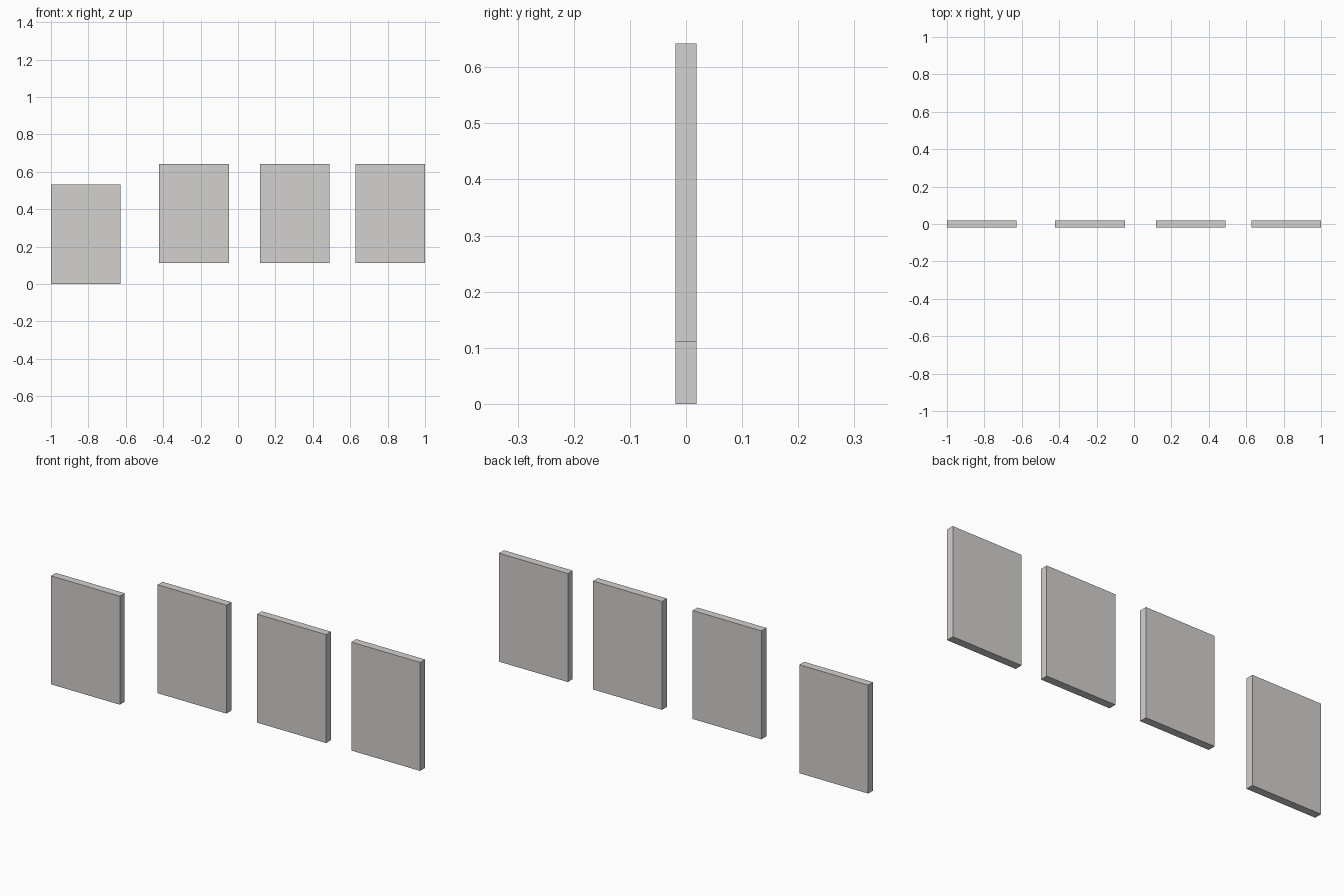
import bpy

if "Cube" in bpy.data.objects:
    bpy.data.objects.remove(bpy.data.objects["Cube"])

# One light grey for all panels
grey = bpy.data.materials.new("light_grey")
grey.diffuse_color = (0.645, 0.635, 0.625, 1)
grey.use_nodes = True
grey.node_tree.nodes["Principled BSDF"].inputs["Base Color"].default_value = grey.diffuse_color

WIDTH, DEPTH, HEIGHT = 0.373, 0.038, 0.531


def panel(name, x_left, z_bottom):
    """Thin upright slab placed by its lower left corner."""
    bpy.ops.mesh.primitive_cube_add(
        size=1, location=(x_left + WIDTH / 2, 0, z_bottom + HEIGHT / 2))
    ob = bpy.context.object
    ob.name = name
    ob.scale = (WIDTH, DEPTH, HEIGHT)
    bpy.ops.object.transform_apply(location=False, rotation=False, scale=True)
    ob.data.materials.append(grey)


# Low panel on the left, three raised panels to its right
panel("low_panel", -1.0, 0)
for i, x in enumerate((-0.422, 0.117, 0.627), 1):
    panel(f"raised_panel_{i}", x, 0.111)
